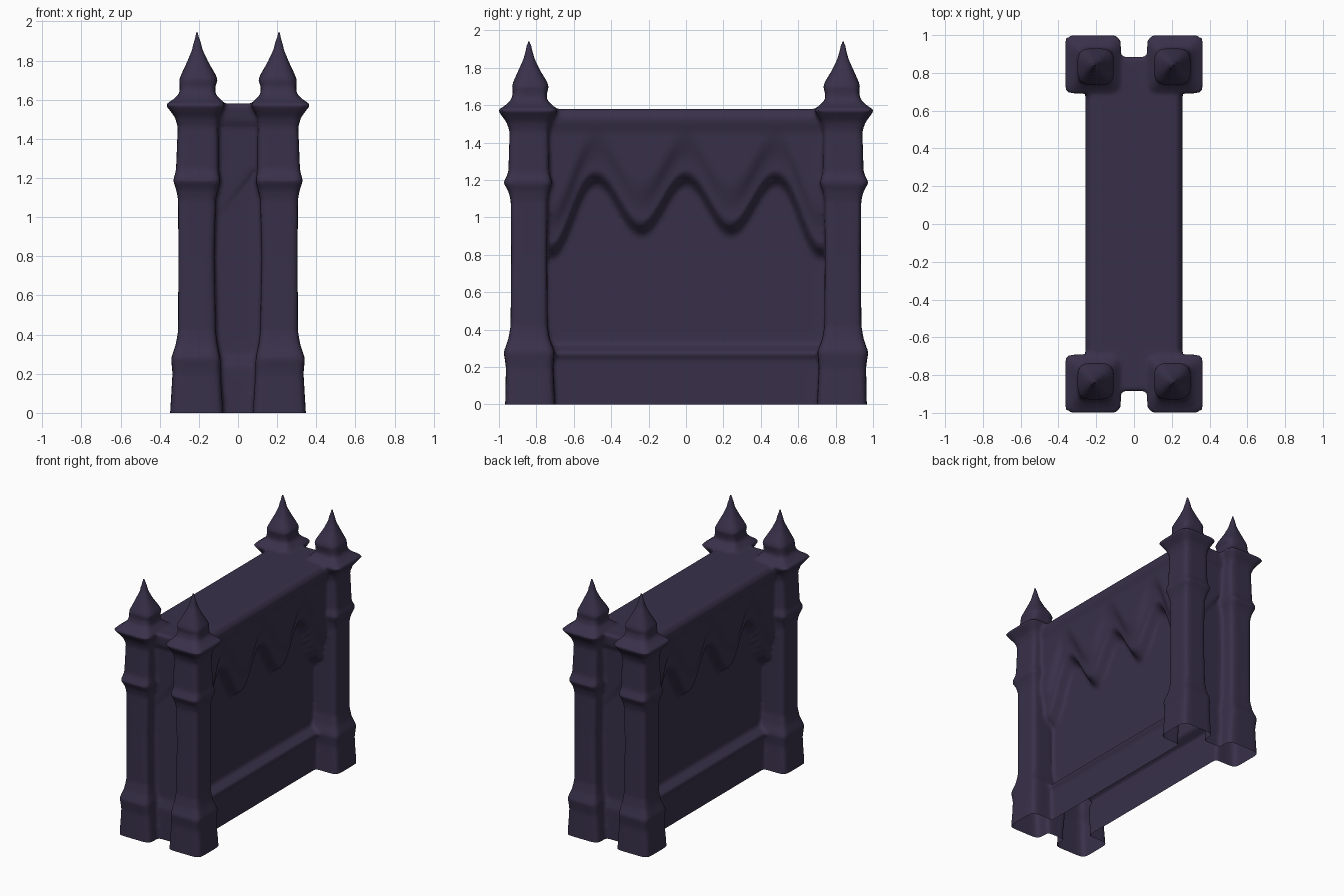
import bpy, bmesh, math

if "Cube" in bpy.data.objects:
    bpy.data.objects.remove(bpy.data.objects["Cube"])

mat = bpy.data.materials.new("dark purple stone")
mat.diffuse_color = (0.040, 0.030, 0.068, 1)
mat.use_nodes = True
mat.node_tree.nodes["Principled BSDF"].inputs["Base Color"].default_value = mat.diffuse_color


def loft(name, rings):
    """Closed skin through a list of equal-length point rings."""
    bm = bmesh.new()
    vs = [[bm.verts.new(p) for p in ring] for ring in rings]
    n = len(vs[0])
    for a, b in zip(vs, vs[1:]):
        for i in range(n):
            j = (i + 1) % n
            bm.faces.new((a[i], a[j], b[j], b[i]))
    bm.faces.new(vs[0][::-1])
    bm.faces.new(vs[-1])
    bmesh.ops.recalc_face_normals(bm, faces=bm.faces)
    me = bpy.data.meshes.new(name)
    bm.to_mesh(me)
    bm.free()
    me.materials.append(mat)
    ob = bpy.data.objects.new(name, me)
    bpy.context.collection.objects.link(ob)
    return ob


def step(a, b, t):
    t = max(0.0, min(1.0, (t - a) / (b - a)))
    return t * t * (3 - 2 * t)


# Corner pillars with spires: z, inner x, outer x, inner y, outer y
PROFILE = [
    (-.06, .070, .349, .698, .969),
    (0.00, .075, .347, .700, .967), (0.20, .088, .335, .710, .963),
    (0.28, .090, .342, .702, .975), (0.35, .105, .318, .728, .950),
    (0.42, .113, .306, .740, .938), (0.80, .120, .305, .742, .935),
    (1.09, .113, .306, .740, .937), (1.14, .102, .316, .730, .950),
    (1.185, .090, .332, .715, .976), (1.24, .098, .317, .730, .950),
    (1.46, .100, .308, .733, .943), (1.51, .097, .322, .722, .960),
    (1.545, .080, .348, .700, .987), (1.575, .064, .373, .684, 1.006),
    (1.598, .085, .335, .712, .968), (1.63, .116, .300, .745, .934),
    (1.67, .116, .297, .742, .925), (1.70, .102, .302, .732, .932),
    (1.73, .115, .290, .745, .922), (1.79, .150, .262, .782, .895),
    (1.85, .178, .237, .810, .868), (1.95, .203, .215, .834, .846),
]


def rounded_square(z, x0, x1, y0, y1, n=24):
    # squarer on the shaft, rounder on the spire
    e = 0.28 + 0.4 * step(1.6, 1.75, z)
    cx, cy, hx, hy = (x0 + x1) / 2, (y0 + y1) / 2, (x1 - x0) / 2, (y1 - y0) / 2
    pts = []
    for i in range(n):
        a = 2 * math.pi * (i + 0.5) / n
        c, s = math.cos(a), math.sin(a)
        pts.append((cx + hx * math.copysign(abs(c) ** e, c),
                    cy + hy * math.copysign(abs(s) ** e, s), z))
    return pts


parts = []
for sx in (-1, 1):
    for sy in (-1, 1):
        parts.append(loft("pillar", [[(sx * x, sy * y, z) for x, y, z in rounded_square(*row)]
                                     for row in PROFILE]))


# Wall: plinth with lip, deep panel, three soft arches and a cornice
def half_width(y, z):
    arch = 1.055 + 0.135 * math.cos(2 * math.pi * y / 0.48)
    arch -= 0.12 * step(0.52, 0.72, abs(y))
    x = 0.168 + 0.02 * step(0.24, 0.27, z) - 0.068 * step(0.275, 0.325, z)
    x += 0.085 * step(arch - 0.03, arch + 0.06, z)
    x += 0.035 * step(arch + 0.10, arch + 0.28, z)
    x += (0.258 - x) * step(1.44, 1.52, z)
    x -= 0.03 * step(1.545, 1.58, z)
    return max(x, 0.16 * step(0.70, 0.76, abs(y)))


# End walls between the pillar pairs
def half_length(z):
    return 0.855 - 0.02 * step(0.22, 0.32, z) + 0.05 * step(1.40, 1.52, z)


NZ, NY, LOW, TOP = 82, 88, -0.06, 1.58
zs = [LOW + (TOP - LOW) * i / NZ for i in range(NZ + 1)]
rings = []
for k in range(NY + 1):
    t = -1 + 2 * k / NY
    side = [(half_width(t * half_length(z), z), t * half_length(z), z) for z in zs]
    rings.append(side + [(-x, y, z) for x, y, z in reversed(side)])
wall = loft("arched_monument", rings)

# Fuse wall and pillars into one soft shell
bpy.ops.object.select_all(action='DESELECT')
for ob in parts + [wall]:
    ob.select_set(True)
bpy.context.view_layer.objects.active = wall
bpy.ops.object.join()
mod = wall.modifiers.new("fuse", 'REMESH')
mod.mode = 'VOXEL'
mod.voxel_size = 0.012
bpy.ops.object.modifier_apply(modifier="fuse")
mod = wall.modifiers.new("soften", 'SMOOTH')
mod.factor = 0.5
mod.iterations = 4
bpy.ops.object.modifier_apply(modifier="soften")

# Cut the foot flat at z = 0 and leave the shell open underneath
bm = bmesh.new()
bm.from_mesh(wall.data)
bmesh.ops.bisect_plane(bm, geom=bm.verts[:] + bm.edges[:] + bm.faces[:],
                       plane_co=(0, 0, 0), plane_no=(0, 0, 1), clear_inner=True)
for f in bm.faces:
    f.material_index = 0
bm.to_mesh(wall.data)
bm.free()
wall.data.materials.clear()
wall.data.materials.append(mat)
bpy.ops.object.shade_smooth_by_angle(angle=math.radians(60))
